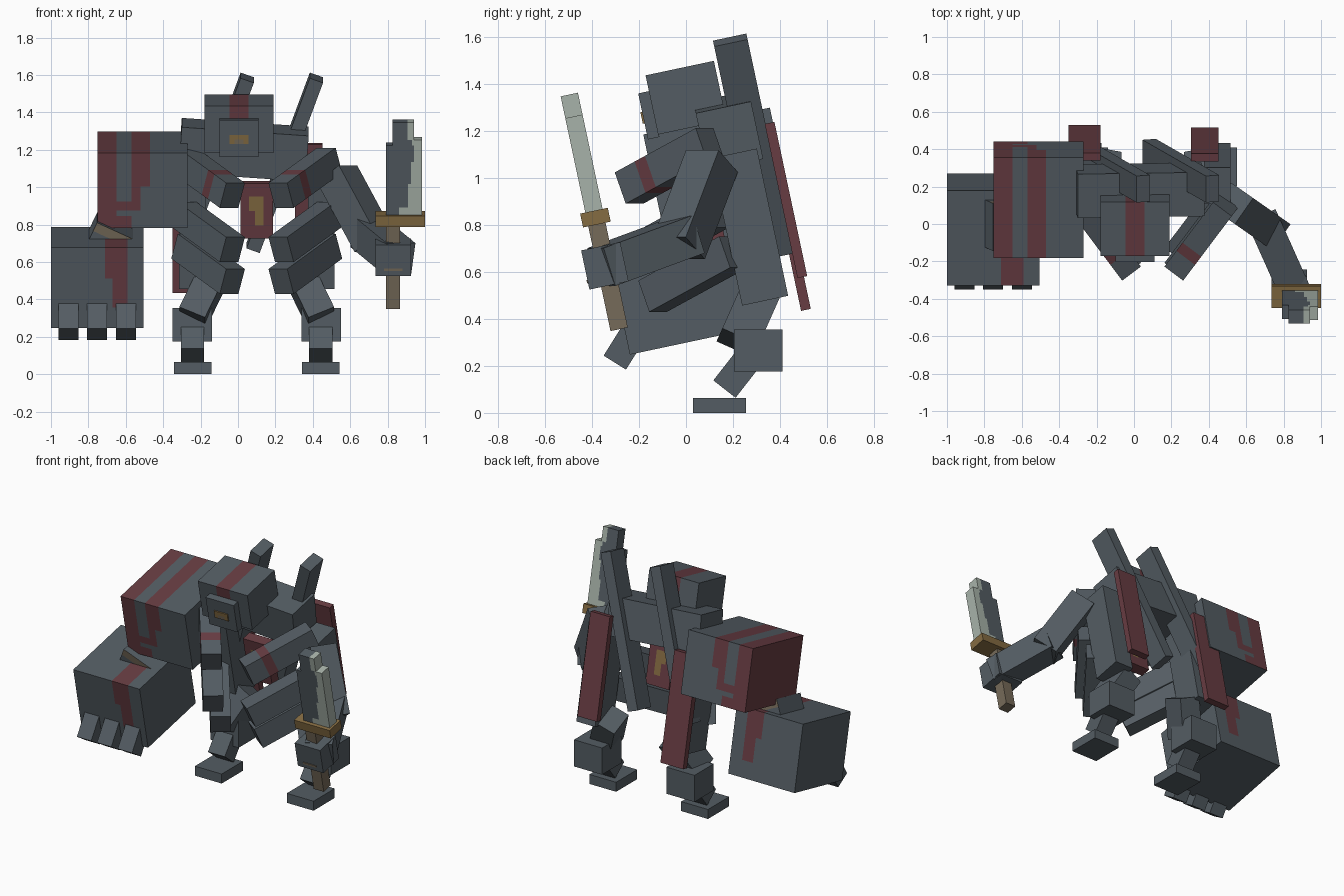
import bpy, bmesh
from math import radians
from mathutils import Matrix, Vector

if "Cube" in bpy.data.objects:
    bpy.data.objects.remove(bpy.data.objects["Cube"], do_unlink=True)

COLORS = {
    "stone_grey": (0.088, 0.108, 0.125),
    "dark_red": (0.135, 0.045, 0.054),
    "gold": (0.235, 0.150, 0.055),
    "worn_tan": (0.180, 0.145, 0.100),
    "pale_steel": (0.390, 0.450, 0.400),
}
MATS = {}
for key, rgb in COLORS.items():
    m = bpy.data.materials.new(key)
    m.use_nodes = True
    m.diffuse_color = (*rgb, 1)
    m.node_tree.nodes["Principled BSDF"].inputs["Base Color"].default_value = (*rgb, 1)
    MATS[key] = m


def R(axis, deg):
    return Matrix.Rotation(radians(deg), 4, axis)


TILT = R("X", 12)   # the whole body leans forward


def box(name, center, size, rot=TILT, color="stone_grey", cuts=None, rule=None):
    """Box cut along local planes; rule(face centre, normal) picks face colours."""
    bm = bmesh.new()
    bmesh.ops.create_cube(bm, size=1, matrix=Matrix.Diagonal((*size, 1)))
    for axis, values in (cuts or {}).items():
        n = Vector([float(a == axis) for a in "xyz"])
        for v in values:
            bmesh.ops.bisect_plane(bm, geom=bm.verts[:] + bm.edges[:] + bm.faces[:],
                                   plane_co=n * v, plane_no=n)
    me = bpy.data.meshes.new(name)
    used = [color]
    bm.normal_update()
    for f in bm.faces:
        c = (rule(f.calc_center_median(), f.normal) if rule else None) or color
        if c not in used:
            used.append(c)
        f.material_index = used.index(c)
    bm.to_mesh(me)
    bm.free()
    for c in used:
        me.materials.append(MATS[c])
    ob = bpy.data.objects.new(name, me)
    ob.matrix_world = Matrix.Translation(center) @ rot
    bpy.context.collection.objects.link(ob)
    return ob


def limb(name, p, q, w, d):
    """Box running from point p to point q."""
    p, q = Vector(p), Vector(q)
    rot = (q - p).to_track_quat("Z", "X").to_matrix().to_4x4()
    return box(name, (p + q) / 2, (w, d, (q - p).length), rot)


def attach(parent_center, offset, rot=TILT):
    return Vector(parent_center) + rot @ Vector(offset)


# Head with a painted stripe, face plate and eye
HEAD = (0.005, 0, 1.34)
box("head", HEAD, (0.37, 0.297, 0.257), cuts={"x": (-0.05, 0.05)},
    rule=lambda c, n: "dark_red" if abs(c.x) < 0.05 and n.z > -0.5 else None)
box("face_plate", attach(HEAD, (0, -0.17, -0.04)), (0.21, 0.05, 0.2))
box("eye", attach(HEAD, (0, -0.198, -0.045)), (0.1, 0.009, 0.05), color="gold",
    cuts={"x": (-0.025, 0.025), "z": (0,)},
    rule=lambda c, n: "worn_tan" if abs(c.x) < 0.025 and c.z < 0 else None)

# Chest and core
box("chest", (0.03, 0.18, 1.2), (0.68, 0.24, 0.25), TILT @ R("Y", 4))
box("core", (0.1, 0.1, 0.88), (0.175, 0.07, 0.3), color="dark_red",
    cuts={"x": (-0.04, -0.01, 0.035), "z": (-0.08, 0, 0.08)},
    rule=lambda c, n: "gold" if abs(n.y) > 0.5 and abs(c.z) < 0.08
    and (-0.01 < c.x < 0.035 or (c.x < -0.01 and c.x > -0.04 and c.z > 0)) else None)

# Slanted back beams ending in horns
for side, x in (("right", -0.12), ("left", 0.25)):
    box(side + "_horn_beam", (x, 0.285, 1.13), (0.075, 0.145, 0.99), TILT @ R("Y", 20))

# Red plates on the back
box("left_back_plate", (0.378, 0.425, 0.905), (0.145, 0.042, 0.67), color="dark_red")
box("right_back_plate", (-0.265, 0.435, 0.79), (0.17, 0.042, 0.72), color="dark_red")

# Ribs, side plates and legs, mirrored about the body axis
AXIS = 0.1
for side, s in (("right", -1), ("left", 1)):
    rib_rot = R("Z", -37 * s) @ R("X", 23.6)
    for i, (y, z) in enumerate(((-0.07, 1.05), (-0.05, 0.76), (0.03, 0.59))):
        stripe = (lambda c, n: "dark_red" if -0.12 < c.y < -0.06 else None) if i == 0 else None
        box(f"{side}_rib_{i + 1}", (AXIS + 0.26 * s, y, z), (0.125, 0.47, 0.145), rib_rot,
            cuts={"y": (-0.12, -0.06)} if i == 0 else None, rule=stripe)
    box(side + "_side_plate", (AXIS + 0.345 * s, 0.27, 0.79), (0.14, 0.2, 0.64))
    box(side + "_thigh", (AXIS + 0.29 * s, 0.27, 0.41), (0.15, 0.17, 0.27),
        R("X", -24) @ R("Y", -24 * s))
    box(side + "_shin", (AXIS + 0.345 * s, 0.307, 0.265), (0.21, 0.205, 0.18), Matrix())
    box(side + "_ankle", (AXIS + 0.343 * s, 0.225, 0.18), (0.125, 0.12, 0.2), R("X", -38))
    box(side + "_foot", (AXIS + 0.343 * s, 0.143, 0.032), (0.2, 0.225, 0.064), Matrix())


# Huge right arm: painted shoulder block, elbow, forearm block and fingers
def shoulder_paint(c, n):
    if n.z < -0.5:
        return None
    if c.x < -0.14:
        return "dark_red"
    worn = abs(n.y) > 0.5
    if c.x < -0.06:
        return "dark_red" if worn and (c.z < -0.14 or -0.11 < c.z < -0.06) else None
    if c.x < -0.01:
        return "dark_red" if not worn or c.z > -0.11 else None
    if c.x < 0.04:
        return "dark_red" if not worn or c.z > 0.02 else None


box("right_shoulder_block", (-0.51, 0.13, 1.04), (0.48, 0.55, 0.41),
    cuts={"x": (-0.14, -0.06, -0.01, 0.04), "z": (-0.14, -0.11, -0.06, 0.02)},
    rule=shoulder_paint)
box("right_elbow", (-0.665, 0.01, 0.71), (0.27, 0.26, 0.16), TILT @ R("Y", 25),
    cuts={"z": (0.03,)},
    rule=lambda c, n: "worn_tan" if abs(n.y) > 0.5 and c.z > 0.03 else None)


def forearm_paint(c, n):
    if n.z > 0.5 or c.z > 0.05:
        return "dark_red" if 0.04 < c.x < 0.16 else None
    if abs(n.y) > 0.5 and c.z > -0.11:
        return "dark_red" if 0.08 < c.x < 0.16 else None


box("right_forearm_block", (-0.752, -0.03, 0.517), (0.495, 0.52, 0.44),
    cuts={"x": (0.04, 0.08, 0.16), "z": (0.05, -0.11)}, rule=forearm_paint)
for i, x in enumerate((-0.905, -0.755, -0.6)):
    box(f"right_finger_{i + 1}", (x, -0.255, 0.29), (0.107, 0.112, 0.18), R("X", -32))

# Slim left arm
limb("left_upper_arm", (0.53, 0.11, 1.07), (0.73, -0.03, 0.7), 0.17, 0.17)
limb("left_forearm", (0.69, 0.02, 0.76), (0.86, -0.36, 0.62), 0.17, 0.17)
HAND = (0.83, -0.345, 0.625)
box("left_hand", HAND, (0.19, 0.17, 0.17))
box("hand_wear", attach(HAND, (0, -0.086, -0.05)), (0.1, 0.006, 0.014), color="worn_tan")

# Sword: handle, guard and a chipped blade with a pale edge
GUARD = (0, -0.385, 0.83)
box("sword_handle", attach(GUARD, (0.828, 0, -0.25)), (0.075, 0.075, 0.47), color="worn_tan")
box("sword_guard", attach(GUARD, (0.867, 0, 0)), (0.265, 0.12, 0.06), color="gold")
for i, (z0, z1, left, split, right) in enumerate((
        (0.03, 0.07, 0.79, 0.86, 0.985), (0.07, 0.2, 0.79, 0.91, 0.985),
        (0.2, 0.32, 0.79, 0.925, 0.985), (0.32, 0.41, 0.79, 0.94, 0.985),
        (0.41, 0.44, 0.825, 0.93, 0.985), (0.44, 0.535, 0.825, 0.905, 0.94))):
    for part, a, b, col in (("spine", left, split, "stone_grey"),
                            ("edge", split, right, "pale_steel")):
        box(f"blade_{part}_{i + 1}", attach(GUARD, ((a + b) / 2, 0, (z0 + z1) / 2)),
            (b - a, 0.075, z1 - z0), color=col)
